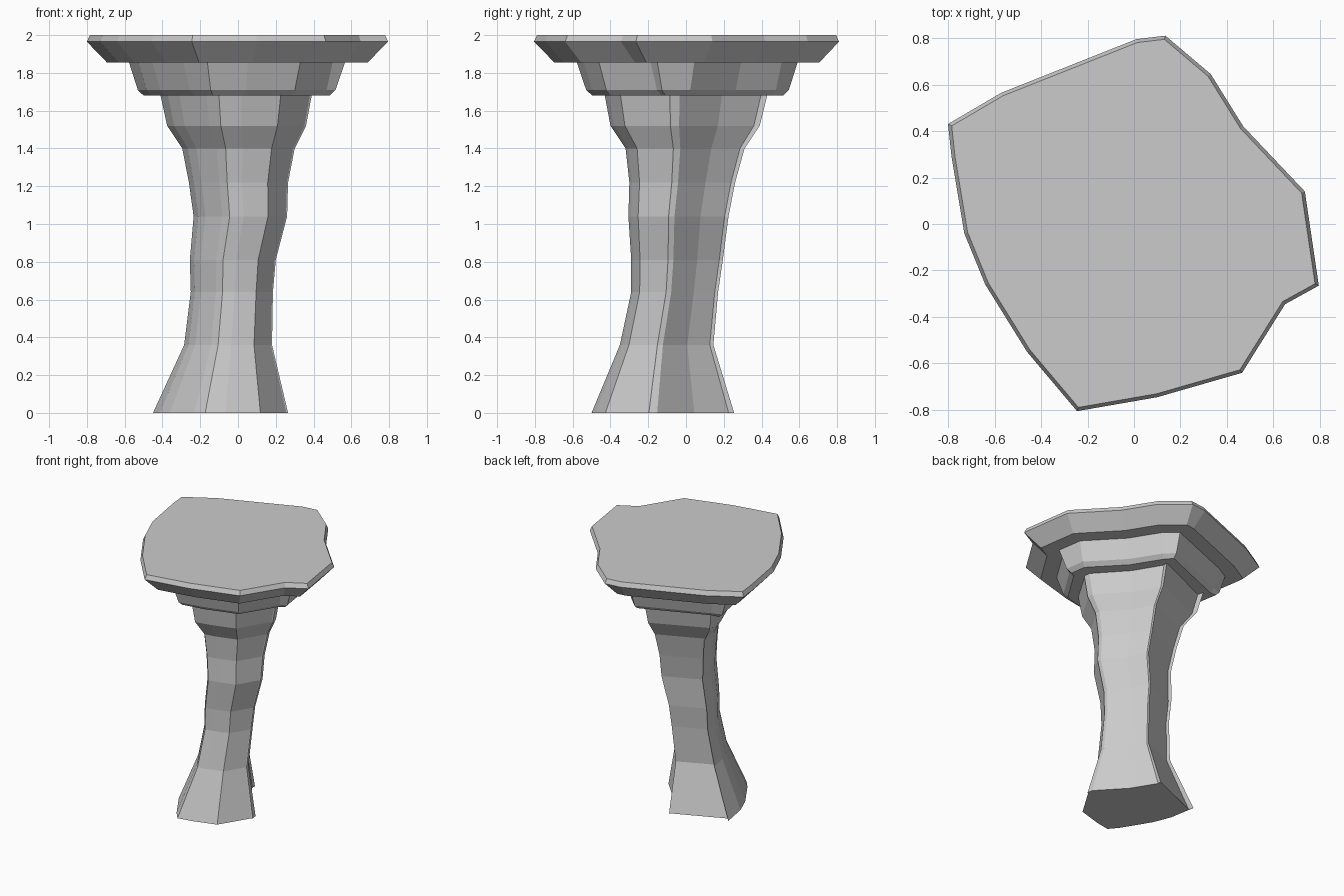
import bpy
import bmesh
from mathutils import Vector

default_cube = bpy.data.objects.get("Cube")
if default_cube:
    bpy.data.objects.remove(default_cube, do_unlink=True)

# One plain grey stone colour
stone = bpy.data.materials.new("grey_stone")
stone.use_nodes = True
grey = (0.6, 0.6, 0.6, 1)
stone.diffuse_color = grey
stone.node_tree.nodes["Principled BSDF"].inputs["Base Color"].default_value = grey

# Irregular outline of the slab, clockwise from above
OUTLINE = [Vector(p) for p in (
    (-.8, .43), (-.57, .565), (.01, .795), (.135, .81),
    (.33, .645), (.47, .42), (.735, .14), (.795, -.265),
    (.65, -.345), (.465, -.64), (.1, -.745), (-.245, -.805),
    (-.46, -.55), (-.64, -.26), (-.73, -.04), (-.785, .29))]


def inset_outline(distance):
    """Move every edge inwards; an edge that shrinks away becomes one point."""
    count = len(OUTLINE)
    edges = [(OUTLINE[(i + 1) % count] - OUTLINE[i]).normalized() for i in range(count)]
    normals = [Vector((edge.y, -edge.x)) for edge in edges]
    ring = []
    for i, point in enumerate(OUTLINE):
        before, after = normals[i - 1], normals[i]
        ring.append(point + (before + after) * distance / (1 + before.dot(after)))
    for i, edge in enumerate(edges):
        following = (i + 1) % count
        if (ring[following] - ring[i]).dot(edge) < 0:
            middle = (ring[i] + ring[following]) / 2
            ring[i], ring[following] = middle, middle.copy()
    return ring


def fit_ring(ring, left, right, front, back):
    """Stretch a ring to fill a given rectangle."""
    low_x, high_x = min(p.x for p in ring), max(p.x for p in ring)
    low_y, high_y = min(p.y for p in ring), max(p.y for p in ring)
    return [Vector((left + (p.x - low_x) / (high_x - low_x) * (right - left),
                    front + (p.y - low_y) / (high_y - low_y) * (back - front)))
            for p in ring]


def loft(name, levels, cap_top=False):
    """Join rings from bottom to top into a flat-faced part."""
    bm = bmesh.new()
    rings = [[bm.verts.new((p.x, p.y, z)) for p in ring] for z, ring in levels]
    count = len(OUTLINE)
    for lower, upper in zip(rings, rings[1:]):
        for i in range(count):
            j = (i + 1) % count
            bm.faces.new((lower[j], lower[i], upper[i], upper[j]))
    bm.faces.new(rings[0])
    if cap_top:
        bm.faces.new(list(reversed(rings[-1])))
    bmesh.ops.remove_doubles(bm, verts=bm.verts[:], dist=0.0005)
    mesh = bpy.data.meshes.new(name)
    bm.to_mesh(mesh)
    bm.free()
    mesh.materials.append(stone)
    part = bpy.data.objects.new(name, mesh)
    bpy.context.collection.objects.link(part)
    return part


# Wide slab with a bevelled underside
slab_steps = ((1.855, .1), (1.965, 0), (2, .015))
loft("top_slab", [(z, inset_outline(d)) for z, d in slab_steps], cap_top=True)

# Stepped collar under the slab
collar_steps = ((1.68, .285), (1.71, .255), (1.855, .21))
loft("collar", [(z, inset_outline(d)) for z, d in collar_steps])

# Wavering shaft: height, then left, right, front and back limits
shaft_limits = (
    (0, -.45, .265, -.5, .255),
    (.36, -.285, .18, -.35, .145),
    (.64, -.25, .185, -.29, .17),
    (.81, -.255, .2, -.29, .195),
    (1.04, -.235, .26, -.305, .225),
    (1.22, -.26, .265, -.3, .26),
    (1.4, -.295, .3, -.32, .31),
    (1.52, -.375, .36, -.4, .39),
    (1.68, -.41, .39, -.43, .43))
shaft_ring = inset_outline(.355)
loft("shaft", [(z, fit_ring(shaft_ring, *limits)) for z, *limits in shaft_limits])
